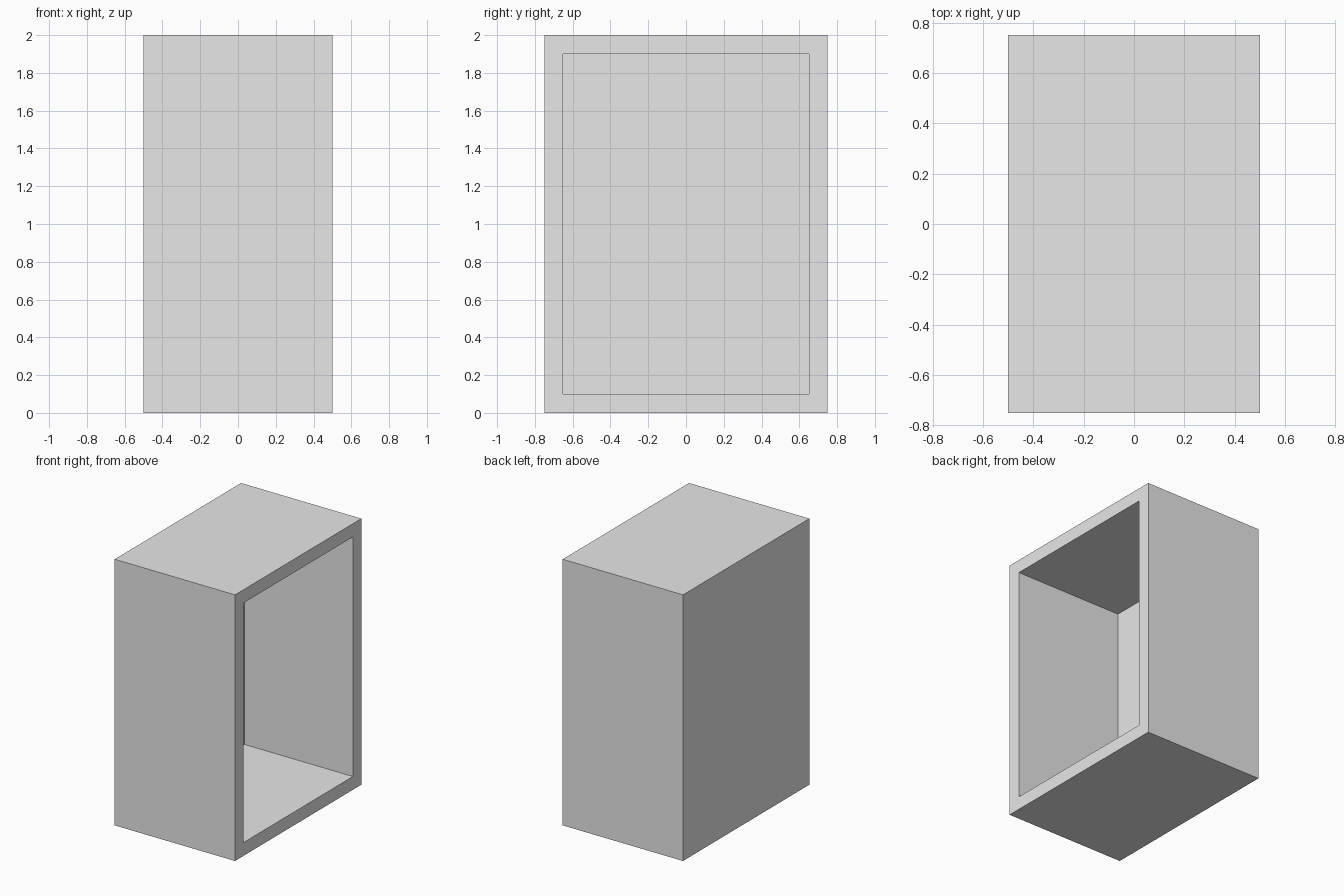
import bpy
import bmesh
from mathutils import Matrix, Vector

cube = bpy.data.objects.get("Cube")
if cube:
    bpy.data.objects.remove(cube, do_unlink=True)

WIDTH, DEPTH, HEIGHT, WALL = 1.0, 1.5, 2.0, 0.1

# Plain grey material
grey = bpy.data.materials.new("light_grey")
grey.use_nodes = True
colour = (0.8, 0.8, 0.8, 1.0)
grey.diffuse_color = colour
grey.node_tree.nodes["Principled BSDF"].inputs["Base Color"].default_value = colour

# Solid box standing on the ground
bm = bmesh.new()
size = Matrix.Diagonal((WIDTH, DEPTH, HEIGHT, 1.0))
bmesh.ops.create_cube(bm, size=1.0, matrix=Matrix.Translation((0, 0, HEIGHT / 2)) @ size)

# Inset the +x side to leave a rim, then push it in to form the cavity
bm.normal_update()
opening = max(bm.faces, key=lambda f: f.normal.x)
bmesh.ops.inset_region(bm, faces=[opening], thickness=WALL, use_even_offset=True)
walls = bmesh.ops.extrude_discrete_faces(bm, faces=[opening])["faces"]
floor_verts = list(walls[0].verts)
bmesh.ops.translate(bm, verts=floor_verts, vec=Vector((WALL - WIDTH, 0, 0)))
bmesh.ops.recalc_face_normals(bm, faces=bm.faces)

mesh = bpy.data.meshes.new("open_box")
bm.to_mesh(mesh)
bm.free()
mesh.materials.append(grey)
box = bpy.data.objects.new("open_box", mesh)
bpy.context.collection.objects.link(box)
